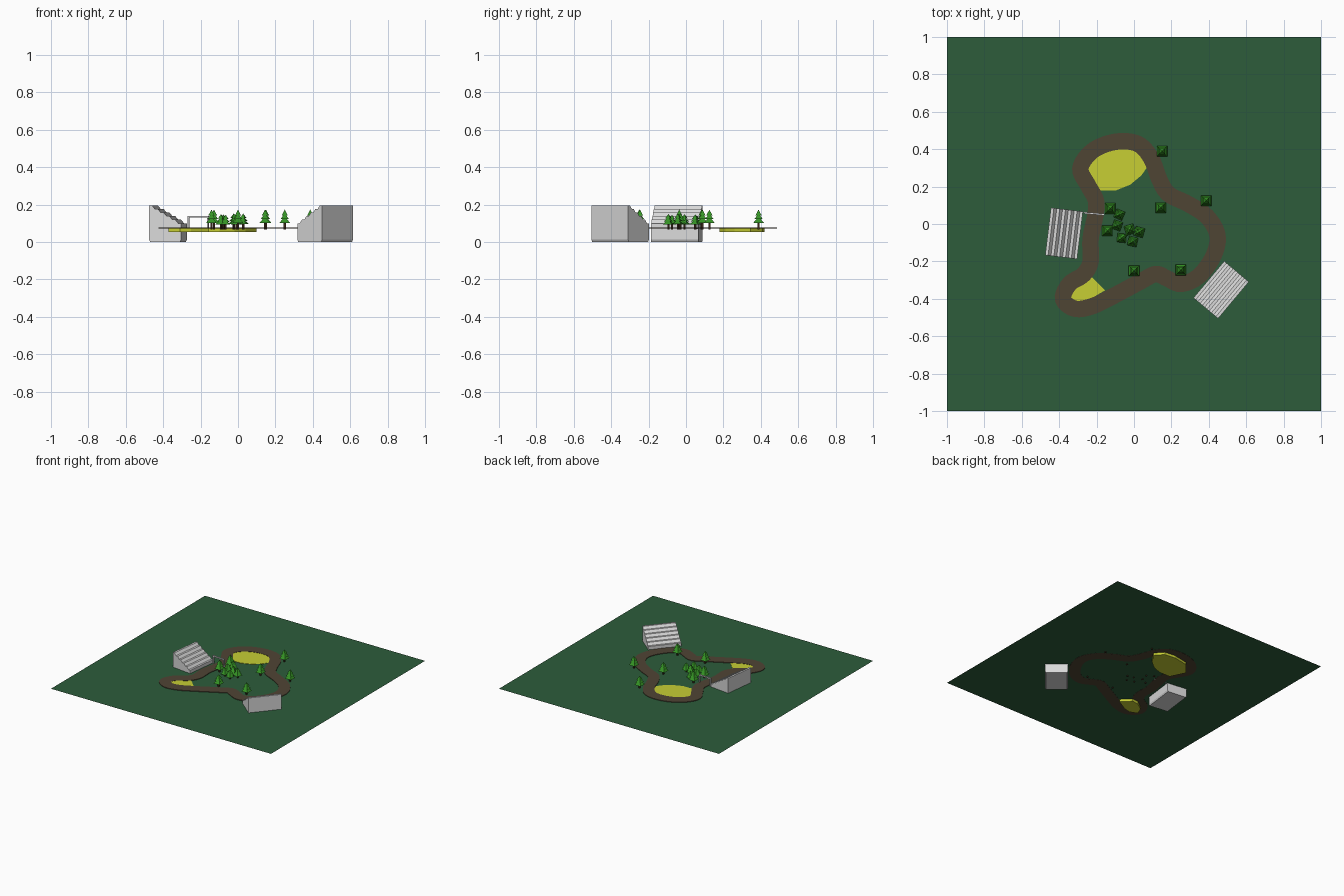
import bpy, bmesh, math, random
from mathutils import Vector, Matrix

if "Cube" in bpy.data.objects:
    bpy.data.objects.remove(bpy.data.objects["Cube"])

random.seed(4)
GROUND = 0.073


def material(name, rgb):
    m = bpy.data.materials.new(name)
    m.diffuse_color = (*rgb, 1)
    m.use_nodes = True
    m.node_tree.nodes["Principled BSDF"].inputs["Base Color"].default_value = m.diffuse_color
    return m


GRASS = material("grass green", (0.026, 0.108, 0.044))
DIRT = material("track brown", (0.078, 0.058, 0.034))
SAND = material("sand yellow", (0.57, 0.62, 0.034))
CONCRETE = material("concrete white", (0.70, 0.70, 0.70))
LEAF = material("leaf green", (0.035, 0.29, 0.018))
BARK = material("bark brown", (0.045, 0.022, 0.010))


def finish(name, bm, *mats):
    bmesh.ops.recalc_face_normals(bm, faces=bm.faces)
    me = bpy.data.meshes.new(name)
    bm.to_mesh(me)
    bm.free()
    for m in mats:
        me.materials.append(m)
    ob = bpy.data.objects.new(name, me)
    bpy.context.collection.objects.link(ob)
    return ob


def prism(bm, bottom, offset):
    """Extrude a closed outline along an offset vector."""
    face = bm.faces.new([bm.verts.new(p) for p in bottom])
    out = bmesh.ops.extrude_face_region(bm, geom=[face])
    bmesh.ops.translate(bm, vec=offset,
                        verts=[v for v in out["geom"] if isinstance(v, bmesh.types.BMVert)])


def box(bm, size, centre):
    bmesh.ops.create_cube(bm, size=1, matrix=Matrix.Translation(centre) @ Matrix.Diagonal((*size, 1)))


# Ground sheet
bm = bmesh.new()
bm.faces.new([bm.verts.new((x, y, GROUND)) for x, y in ((-1, -1), (1, -1), (1, 1), (-1, 1))])
finish("ground", bm, GRASS)

# Winding track: smooth closed centre line swept to a thin ribbon
centre = [(-.205, .055), (-.205, .13), (-.245, .205), (-.287, .295), (-.235, .38), (-.15, .427),
          (-.05, .443), (.035, .42), (.095, .345), (.135, .24), (.185, .16), (.29, .107),
          (.39, .04), (.446, -.06), (.425, -.17), (.345, -.28), (.25, -.32), (.175, -.29),
          (.115, -.268), (.03, -.31), (-.12, -.39), (-.23, -.442), (-.32, -.452),
          (-.38, -.40), (-.345, -.32), (-.27, -.27), (-.232, -.20), (-.232, -.08)]
pts = [Vector(p) for p in centre]
n = len(pts)
path = []
for i in range(n):
    a, b, c, d = (pts[(i + k - 1) % n] for k in range(4))
    for s in range(6):
        t = s / 6
        path.append(0.5 * (2 * b + (c - a) * t + (2 * a - 5 * b + 4 * c - d) * t ** 2
                           + (3 * b - a - 3 * c + d) * t ** 3))
bm = bmesh.new()
rings = []
HALF = 0.044
for i, p in enumerate(path):
    d = (path[(i + 1) % len(path)] - path[i - 1]).normalized()
    side = Vector((-d.y, d.x)) * HALF
    rings.append([bm.verts.new((*(p + side * s), z))
                  for s, z in ((1, .072), (1, .0775), (-1, .0775), (-1, .072))])
for i, r in enumerate(rings):
    q = rings[(i + 1) % len(rings)]
    for k in range(4):
        bm.faces.new((r[k], r[(k + 1) % 4], q[(k + 1) % 4], q[k]))
finish("track", bm, DIRT)

# Sand pits tucked under the bends
pits = {
    "large_sand_pit": [(-.20, .178), (-.10, .178), (-.02, .21), (.04, .26), (.098, .345),
                       (.04, .41), (-.05, .42), (-.18, .395), (-.26, .30)],
    "small_sand_pit": [(-.225, -.285), (-.155, -.355), (-.25, -.41), (-.31, -.425),
                       (-.372, -.40), (-.35, -.34), (-.28, -.29)],
}
for name, outline in pits.items():
    bm = bmesh.new()
    prism(bm, [(x, y, .052) for x, y in outline], (0, 0, .0235))
    finish(name, bm, SAND)


# Grandstand: stepped profile extruded sideways, front towards local +x
def grandstand(name, loc, angle, depth=.172, length=.256, steps=5):
    low, high = .10, .195
    profile = [(-depth / 2 + .006, 0), (depth / 2 - .006, 0), (depth / 2, .012), (depth / 2, low)]
    run, rise = depth / (steps + .5), (high - low) / steps
    x, z = depth / 2, low
    for i in range(steps):
        x -= run * .5                     # level tread
        profile.append((x, z))
        x -= run * .5                     # sloping riser
        z += rise
        profile.append((x, z))
    profile += [(-depth / 2, high), (-depth / 2, .012)]
    bm = bmesh.new()
    prism(bm, [(px, -length / 2, pz) for px, pz in profile], (0, length, 0))
    ob = finish(name, bm, CONCRETE)
    ob.location = (*loc, 0)
    ob.rotation_euler.z = math.radians(angle)


grandstand("left_grandstand", (-.374, -.05), -7)
grandstand("right_grandstand", (.466, -.352), 140)

# Start gate across the track
bm = bmesh.new()
for s in (-1, 1):
    box(bm, (.009, .009, .068), (s * .052, 0, .104))
box(bm, (.113, .009, .010), (0, 0, .135))
gate = finish("start_gate", bm, CONCRETE)
gate.location = (-.213, .055, 0)
gate.rotation_euler.z = math.radians(-5)


# Trees: square trunk with three stacked pyramids
def tree(name, x, y, scale, turn):
    bm = bmesh.new()
    box(bm, (.011, .011, .045), (0, 0, .0225))
    for r, z0, h in ((.040, .036, .034), (.032, .056, .030), (.023, .076, .031)):
        before = set(bm.faces)
        bmesh.ops.create_cone(bm, cap_ends=True, segments=4, radius1=r, radius2=0, depth=h,
                              matrix=Matrix.Translation((0, 0, z0 + h / 2)) @ Matrix.Rotation(math.pi / 4, 4, 'Z'))
        for f in set(bm.faces) - before:
            f.material_index = 1
    ob = finish(name, bm, BARK, LEAF)
    ob.location = (x, y, .066)
    ob.scale = (min(1, scale + .1), min(1, scale + .1), scale)
    ob.rotation_euler.z = turn


tall = [(.15, .388), (.386, .125), (.144, .088), (.25, -.246), (0, -.25), (-.142, -.036), (-.128, .083)]
short = [(-.078, .05), (-.09, -.008), (-.066, -.075), (-.022, -.03), (.028, -.043), (-.007, -.094)]
for i, (x, y) in enumerate(tall):
    tree(f"tall_tree_{i + 1}", x, y, 1, 0)
for i, (x, y) in enumerate(short):
    tree(f"short_tree_{i + 1}", x, y, random.uniform(.74, .82), random.uniform(-.5, .5))
